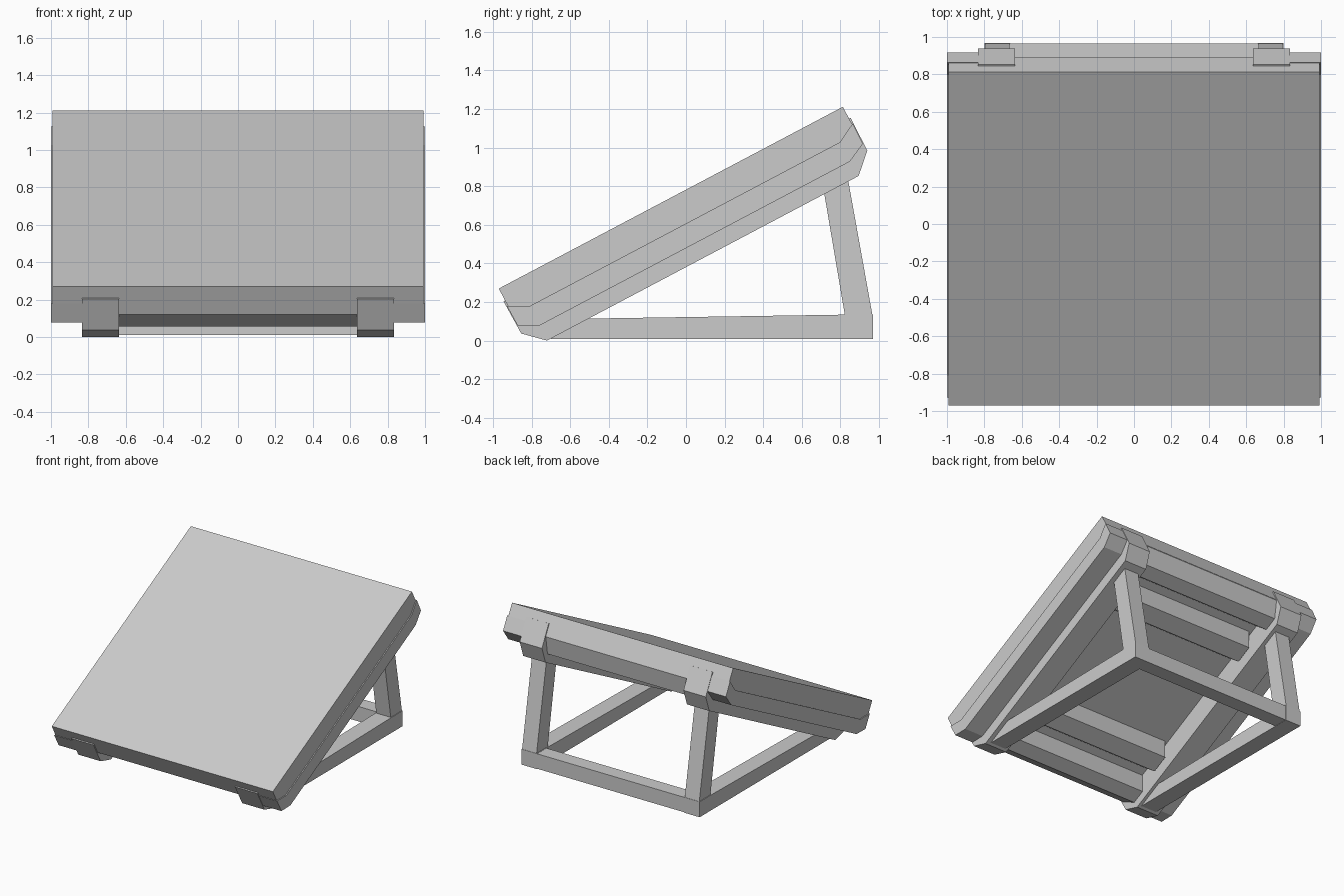
import bpy, bmesh, math
from mathutils import Vector

if "Cube" in bpy.data.objects:
    bpy.data.objects.remove(bpy.data.objects["Cube"])

# Tilted panel frame: u runs up the slope, w goes down into the panel
ORIGIN = Vector((-0.97, 0.27))
U = Vector((0.884, 0.467)).normalized()
W = Vector((U.y, -U.x))
LENGTH = 2.016


def tilt(points):
    return [tuple(ORIGIN + U * u + W * w) for u, w in points]


def both_ends(points):
    """Mirror a (u, w) half profile about the middle of the slope."""
    return points + [(LENGTH - u, w) for u, w in reversed(points)]


def prism(name, profile, x0, x1, mirrored=False):
    """Extrude a (y, z) profile along x."""
    bm = bmesh.new()
    face = bm.faces.new([bm.verts.new((x0, y, z)) for y, z in profile])
    ext = bmesh.ops.extrude_face_region(bm, geom=[face])
    moved = [g for g in ext["geom"] if isinstance(g, bmesh.types.BMVert)]
    bmesh.ops.translate(bm, verts=moved, vec=(x1 - x0, 0, 0))
    bmesh.ops.recalc_face_normals(bm, faces=bm.faces)
    mesh = bpy.data.meshes.new(name)
    bm.to_mesh(mesh)
    bm.free()
    ob = bpy.data.objects.new(name, mesh)
    bpy.context.collection.objects.link(ob)
    if mirrored:
        mod = ob.modifiers.new("mirror", "MIRROR")
        mod.use_mirror_merge = False
    return ob


# Flat panel slab
prism("panel_slab", tilt(both_ends([(0, 0), (0, 0.165)])), -0.992, 0.992)

# Side strips that bend up at both ends
prism("side_strip", tilt(both_ends(
    [(0.1, 0.155), (-0.005, 0.1), (-0.003, 0.217), (0.1, 0.268)])), 0.82, 1.0, True)

# Support rails that wrap the panel ends
prism("support_rail", tilt(both_ends(
    [(0.06, 0.07), (-0.009, 0.07), (-0.006, 0.26), (0.095, 0.355)])), 0.635, 0.835, True)

# Bevelled cross bars under the two panel ends
for name, end, side in (("front_end_bar", 0, 1), ("back_end_bar", LENGTH, -1)):
    prism(name, tilt([(end + side * u, w) for u, w in
                      [(0.002, 0.15), (0.002, 0.17), (0.09, 0.29), (0.2, 0.29), (0.27, 0.15)]]),
          -0.65, 0.65)

# Cross ribs of trapezoid section under the panel
for i, u in enumerate((0.46, LENGTH - 0.46)):
    prism(f"cross_rib_{i + 1}", tilt(
        [(u - 0.14, 0.15), (u - 0.07, 0.29), (u + 0.07, 0.29), (u + 0.14, 0.15)]), -0.61, 0.61)

# Ground rails of the stand
prism("ground_rail", [(-0.70, 0.01), (0.968, 0.01), (0.968, 0.135),
                      (0.83, 0.135), (-0.6, 0.113)], 0.66, 0.80, True)

# Rear legs leaning up to the support rails
prism("rear_leg", [(0.825, 0.12), (0.968, 0.12), (0.835, 0.86), (0.71, 0.80)],
      0.665, 0.795, True)

# Rear cross bar
prism("rear_bar", [(0.845, 0.012), (0.965, 0.012), (0.965, 0.133), (0.845, 0.133)],
      -0.67, 0.67)
